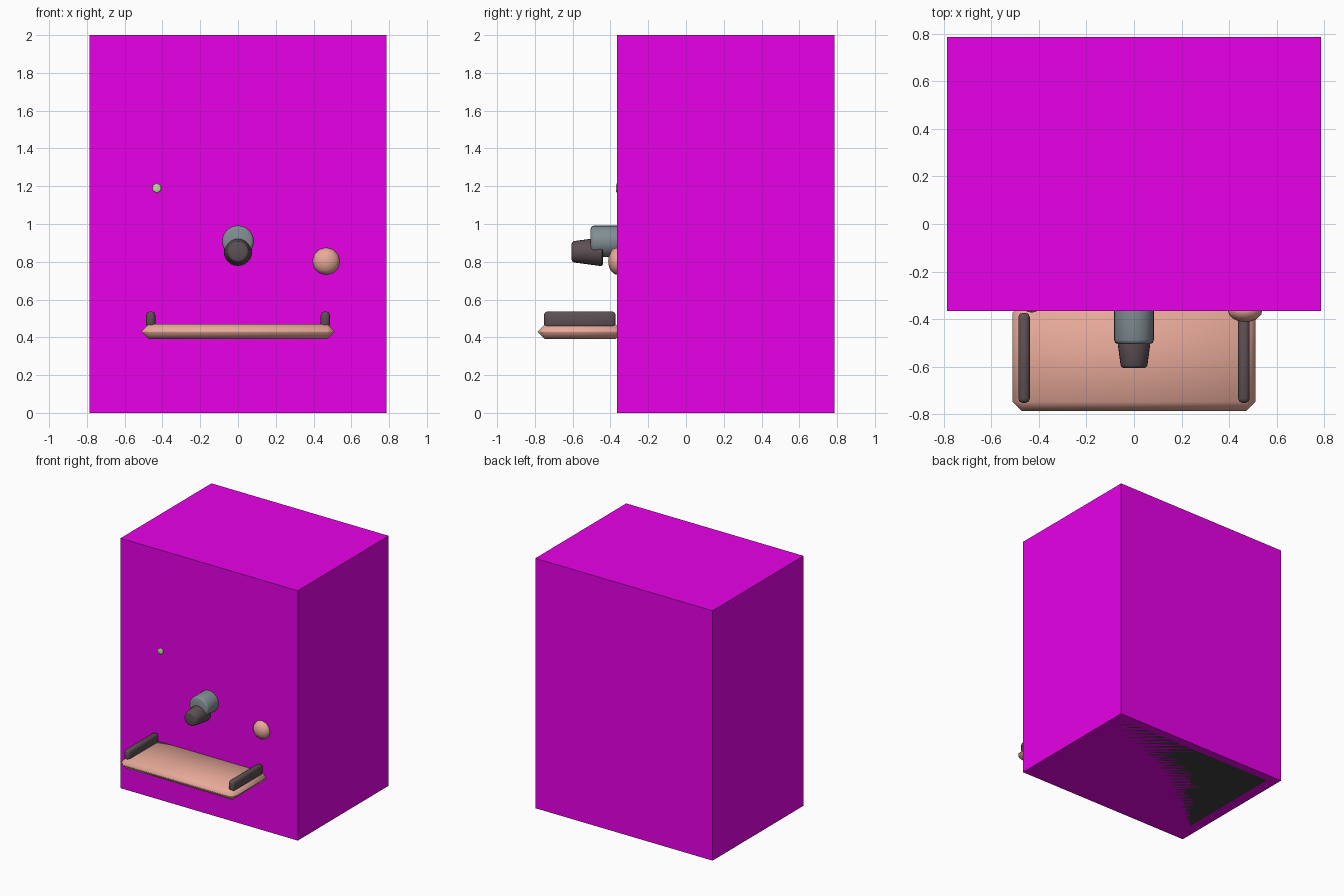
import bpy, math

if "Cube" in bpy.data.objects:
    bpy.data.objects.remove(bpy.data.objects["Cube"])


def mat(name, rgb):
    m = bpy.data.materials.new(name)
    m.diffuse_color = (*rgb, 1)
    m.use_nodes = True
    m.node_tree.nodes["Principled BSDF"].inputs["Base Color"].default_value = m.diffuse_color
    return m


MAGENTA = mat("magenta", (0.8, 0.0, 0.8))
SALMON = mat("salmon", (0.80, 0.40, 0.32))
DARK = mat("dark", (0.11, 0.08, 0.09))
STEEL = mat("steel", (0.22, 0.27, 0.29))
LIME = mat("lime", (0.58, 0.72, 0.35))
BASE = mat("charcoal", (0.05, 0.05, 0.05))


def finish(ob, name, m, bevel=0, segments=1, smooth=None):
    ob.name = name
    ob.data.materials.append(m)
    bpy.ops.object.transform_apply(location=False, rotation=True, scale=True)
    if bevel:
        b = ob.modifiers.new("bevel", 'BEVEL')
        b.width, b.segments, b.limit_method = bevel, segments, 'ANGLE'
        b.angle_limit = math.radians(40)
        bpy.ops.object.modifier_apply(modifier="bevel")
    if smooth:
        bpy.ops.object.shade_smooth_by_angle(angle=math.radians(smooth))
    return ob


def box(name, lo, hi, m, **kw):
    bpy.ops.mesh.primitive_cube_add(size=1, location=[(a + b) / 2 for a, b in zip(lo, hi)])
    ob = bpy.context.object
    ob.scale = [b - a for a, b in zip(lo, hi)]
    return finish(ob, name, m, **kw)


def cone_y(name, x, z, y_front, y_back, r_front, r_back, m, sides=24, **kw):
    # round part lying along y, rotated so its top end faces the front
    bpy.ops.mesh.primitive_cone_add(vertices=sides, radius1=r_back, radius2=r_front,
                                    depth=y_back - y_front,
                                    location=(x, (y_front + y_back) / 2, z),
                                    rotation=(math.pi / 2, 0, 0))
    return finish(bpy.context.object, name, m, **kw)


def ball_y(name, loc, r, depth, m, segments, rings, smooth=None):
    # flattened ball with its pole facing the front
    bpy.ops.mesh.primitive_uv_sphere_add(segments=segments, ring_count=rings, radius=1,
                                         location=loc, rotation=(math.pi / 2, 0, 0))
    ob = bpy.context.object
    ob.scale = (r, r, depth)
    return finish(ob, name, m, smooth=smooth)


# main cabinet and the plate flush with its underside
box("cabinet", (-0.785, -0.365, 0), (0.785, 0.785, 2), MAGENTA)
box("base_plate", (-0.70, -0.30, 0), (0.70, 0.72, 0.06), BASE)

# tray with a rail at each side
box("tray", (-0.51, -0.785, 0.39), (0.51, -0.335, 0.47), SALMON, bevel=0.038, smooth=50)
for side, s in (("left", -1), ("right", 1)):
    x = s * 0.462
    box("tray_rail_" + side, (x - 0.024, -0.752, 0.45), (x + 0.024, -0.373, 0.537),
        DARK, bevel=0.018, segments=2, smooth=50)

# spout: holder coming out of the cabinet and tapered nozzle below it
cone_y("spout_holder", 0, 0.908, -0.505, -0.25, 0.084, 0.084, STEEL,
       bevel=0.018, segments=2, smooth=50)
cone_y("spout_nozzle", 0, 0.853, -0.605, -0.44, 0.055, 0.077, DARK,
       bevel=0.012, segments=2, smooth=50)

# round knob and small indicator button
ball_y("knob", (0.467, -0.362, 0.803), 0.073, 0.05, SALMON, 12, 8, smooth=50)
ball_y("button", (-0.43, -0.362, 1.19), 0.03, 0.01, LIME, 6, 4)
